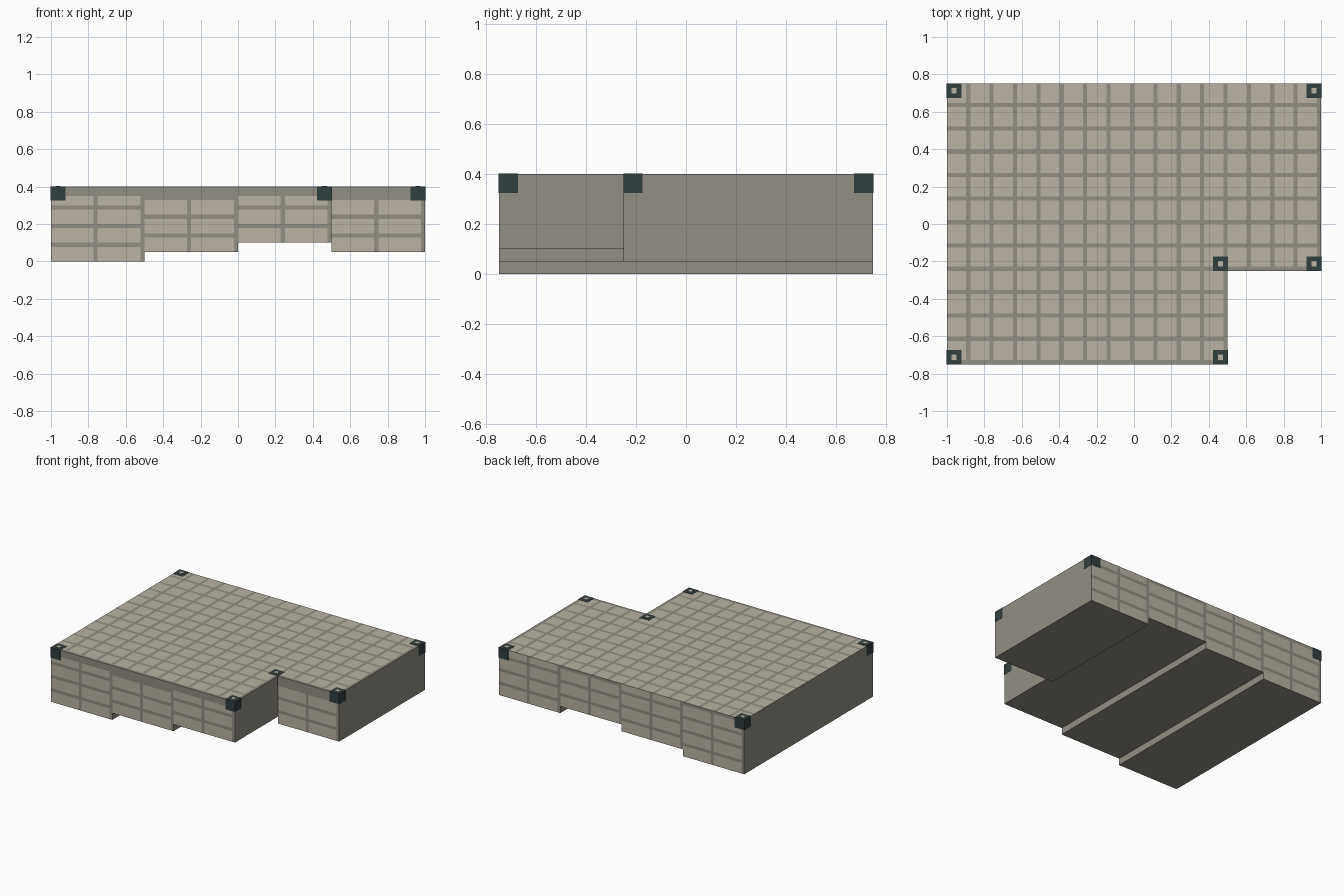
import bpy, bmesh
from mathutils import Vector

if "Cube" in bpy.data.objects:
    bpy.data.objects.remove(bpy.data.objects["Cube"])

TOP, GAP = 0.4, 0.022                    # slab top, grout width
BOTTOMS = [0.0, 0.05, 0.10, 0.05]        # underside height of each 0.5-wide strip


def material(name, rgb):
    m = bpy.data.materials.new(name)
    m.diffuse_color = (*rgb, 1)
    m.use_nodes = True
    m.node_tree.nodes["Principled BSDF"].inputs["Base Color"].default_value = m.diffuse_color
    return m


GROUT = material("grey_grout", (0.285, 0.272, 0.228))
TILE = material("beige_tile", (0.49, 0.451, 0.366))
METAL = material("dark_bracket", (0.031, 0.05, 0.051))


def add_object(name, bm, mats):
    me = bpy.data.meshes.new(name)
    bm.to_mesh(me)
    bm.free()
    ob = bpy.data.objects.new(name, me)
    bpy.context.collection.objects.link(ob)
    for m in mats:
        me.materials.append(m)
    return ob


def add_box(bm, lo, hi):
    verts = bmesh.ops.create_cube(bm, size=1)["verts"]
    for v in verts:
        v.co = Vector([lo[i] + (v.co[i] + 0.5) * (hi[i] - lo[i]) for i in range(3)])
    return list({f for v in verts for f in v.link_faces})


# Slab: stepped profile extruded along y
bm = bmesh.new()
profile = [(1, TOP), (-1, TOP)]
for i, b in enumerate(BOTTOMS):
    profile += [(-1 + i * 0.5, b), (-0.5 + i * 0.5, b)]
face = bm.faces.new([bm.verts.new((x, -0.75, z)) for x, z in profile])
ext = bmesh.ops.extrude_face_region(bm, geom=[face])["geom"]
bmesh.ops.translate(bm, vec=(0, 1.5, 0), verts=[g for g in ext if isinstance(g, bmesh.types.BMVert)])
bmesh.ops.recalc_face_normals(bm, faces=bm.faces[:])
slab = add_object("tiled_slab", bm, [GROUT, TILE])

# Notch in the front right corner
bm = bmesh.new()
add_box(bm, (0.5, -1, -0.5), (1.5, -0.25, 1))
cutter = add_object("notch_cutter", bm, [GROUT])
cutter.hide_render = True
mod = slab.modifiers.new("notch", 'BOOLEAN')
mod.operation = 'DIFFERENCE'
mod.object = cutter
bpy.context.view_layer.objects.active = slab
bpy.ops.object.modifier_apply(modifier=mod.name)
bpy.data.objects.remove(cutter)

# Cut the grout lines into the faces
bm = bmesh.new()
bm.from_mesh(slab.data)
bmesh.ops.triangulate(bm, faces=bm.faces[:])
cuts = []
for k in range(-8, 9):
    cuts += [(0, k * 0.125), (0, k * 0.125 - GAP), (1, k * 0.125), (1, k * 0.125 + GAP)]
    if k % 2 == 0:
        cuts.append((0, k * 0.125 + GAP))
for k in range(1, 9):
    cuts += [(2, k * 0.05), (2, k * 0.05 - GAP)]
for axis, pos in cuts:
    co, no = Vector(), Vector()
    co[axis], no[axis] = pos, 1
    bmesh.ops.bisect_plane(bm, geom=bm.verts[:] + bm.edges[:] + bm.faces[:],
                           dist=1e-5, plane_co=co, plane_no=no)


def is_tile(f):
    n, (x, y, z) = f.normal, f.calc_center_median()
    if n.z > 0.9:                                    # square floor tiles
        return x % 0.125 < 0.125 - GAP and y % 0.125 > GAP
    if abs(n.y) < 0.9:                               # plain ends and underside
        return False
    bottom = BOTTOMS[min(3, int((x + 1) / 0.5))]
    if (z - bottom) % 0.1 > 0.1 - GAP:               # brick courses
        return False
    if n.y < 0:                                      # front, with a plain top band
        return z < 0.35 and x % 0.25 < 0.25 - GAP
    return x % 0.25 > GAP


bm.normal_update()
for f in bm.faces:
    f.material_index = int(is_tile(f))
    f.smooth = False
bmesh.ops.dissolve_limit(bm, angle_limit=0.01, verts=bm.verts[:], edges=bm.edges[:],
                         delimit={'MATERIAL'})
bmesh.ops.triangulate(bm, faces=bm.faces[:])
bm.to_mesh(slab.data)
bm.free()

# Corner brackets with a light square on top
S, E = 0.075, 0.0015
corners = [(-1, 0.75, 1, -1), (1, 0.75, -1, -1), (-1, -0.75, 1, 1),
           (0.5, -0.75, -1, 1), (1, -0.25, -1, 1), (0.5, -0.25, -1, 1)]
for i, (x, y, dx, dy) in enumerate(corners):
    bm = bmesh.new()
    cx, cy, h = x + dx * S / 2, y + dy * S / 2, S / 2 + E
    add_box(bm, (cx - h, cy - h, TOP - S), (cx + h, cy + h, TOP + E))
    p = 0.0135
    for f in add_box(bm, (cx - p, cy - p, TOP), (cx + p, cy + p, TOP + 2 * E)):
        f.material_index = 1
    add_object(f"corner_bracket_{i + 1}", bm, [METAL, TILE])
